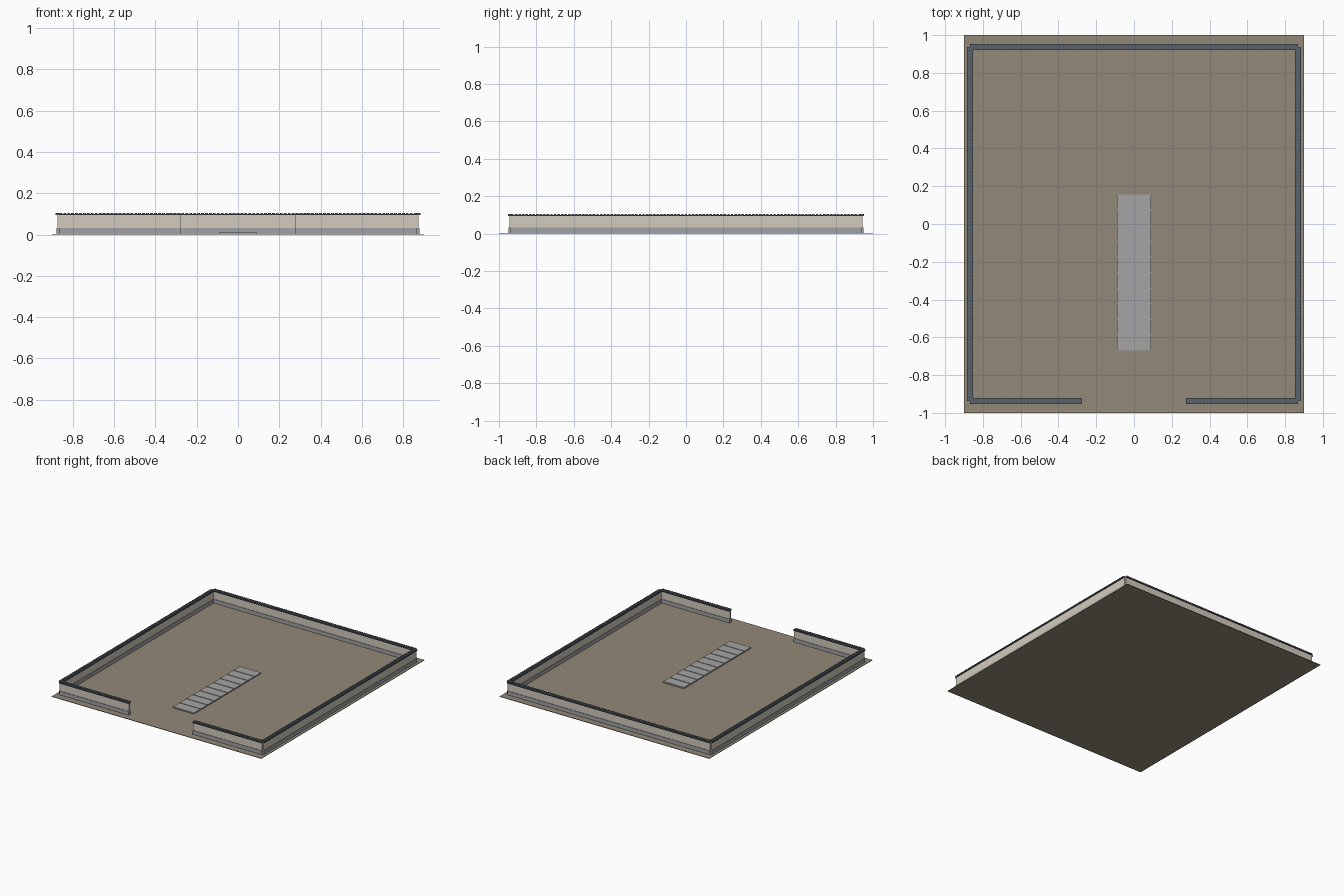
import bpy, bmesh
from mathutils import Matrix, Vector

cube = bpy.data.objects.get("Cube")
if cube:
    bpy.data.objects.remove(cube, do_unlink=True)


def material(name, rgb):
    m = bpy.data.materials.new(name)
    m.use_nodes = True
    m.diffuse_color = (*rgb, 1)
    m.node_tree.nodes["Principled BSDF"].inputs["Base Color"].default_value = (*rgb, 1)
    return m


earth = material("earth", (0.29, 0.25, 0.185))
stone = material("paving stone", (0.37, 0.375, 0.37))
plaster = material("plaster", (0.65, 0.6, 0.51))
plinth = material("plinth stone", (0.35, 0.365, 0.38))
tile = material("roof tile", (0.085, 0.105, 0.125))
ridge = material("ridge tile", (0.11, 0.13, 0.155))


def box(bm, lo, hi):
    lo, hi = Vector(lo), Vector(hi)
    mat = Matrix.Translation((lo + hi) / 2) @ Matrix.Diagonal((*(hi - lo), 1))
    bmesh.ops.create_cube(bm, size=1, matrix=mat)


def finish(bm, name, mat, matrix=Matrix()):
    me = bpy.data.meshes.new(name)
    bm.transform(matrix)
    bm.to_mesh(me)
    bm.free()
    me.materials.append(mat)
    ob = bpy.data.objects.new(name, me)
    bpy.context.collection.objects.link(ob)
    return ob


def wall(name, start, end):
    """Wall run between two ground points: plinth, plaster, tiled coping."""
    a, b = Vector((*start, 0)), Vector((*end, 0))
    length = (b - a).length
    place = Matrix.Translation((a + b) / 2) @ (b - a).to_track_quat('X', 'Z').to_matrix().to_4x4()
    h = length / 2
    layers = (("plinth", plinth, 0.011, 0.003, 0.033),
              ("plaster", plaster, 0.007, 0.033, 0.095),
              ("coping", tile, 0.016, 0.094, 0.100))
    for part, mat, half, z0, z1 in layers:
        bm = bmesh.new()
        box(bm, (-h, -half, z0), (h, half, z1))
        finish(bm, f"{name}_{part}", mat, place)
    # Cross tiles laid over the coping, with small gaps
    bm = bmesh.new()
    count = round(length / 0.019)
    pitch = length / count
    for i in range(count):
        x = -h + i * pitch
        box(bm, (x + 0.003, -0.015, 0.099), (x + pitch - 0.003, 0.015, 0.105))
    finish(bm, f"{name}_tiles", ridge, place)


# Ground slab
bm = bmesh.new()
box(bm, (-0.9, -1, 0), (0.9, 1, 0.004))
finish(bm, "ground", earth)

# Enclosing walls with an entrance gap at the front
X, Y, GAP = 0.868, 0.937, 0.275
wall("back_wall", (-X, Y), (X, Y))
for side, s in (("left", 1), ("right", -1)):
    wall(f"{side}_wall", (s * X, -Y), (s * X, Y))
    wall(f"front_{side}_wall", (s * GAP, -Y), (s * X, -Y))

# Paved path: bed with cross slabs
bm = bmesh.new()
y0, y1, n = -0.67, 0.155, 10
box(bm, (-0.09, y0, 0.003), (0.09, y1, 0.009))
step = (y1 - y0) / n
for i in range(n):
    y = y0 + i * step
    box(bm, (-0.09, y + 0.003, 0.008), (0.09, y + step - 0.003, 0.013))
finish(bm, "path", stone)
